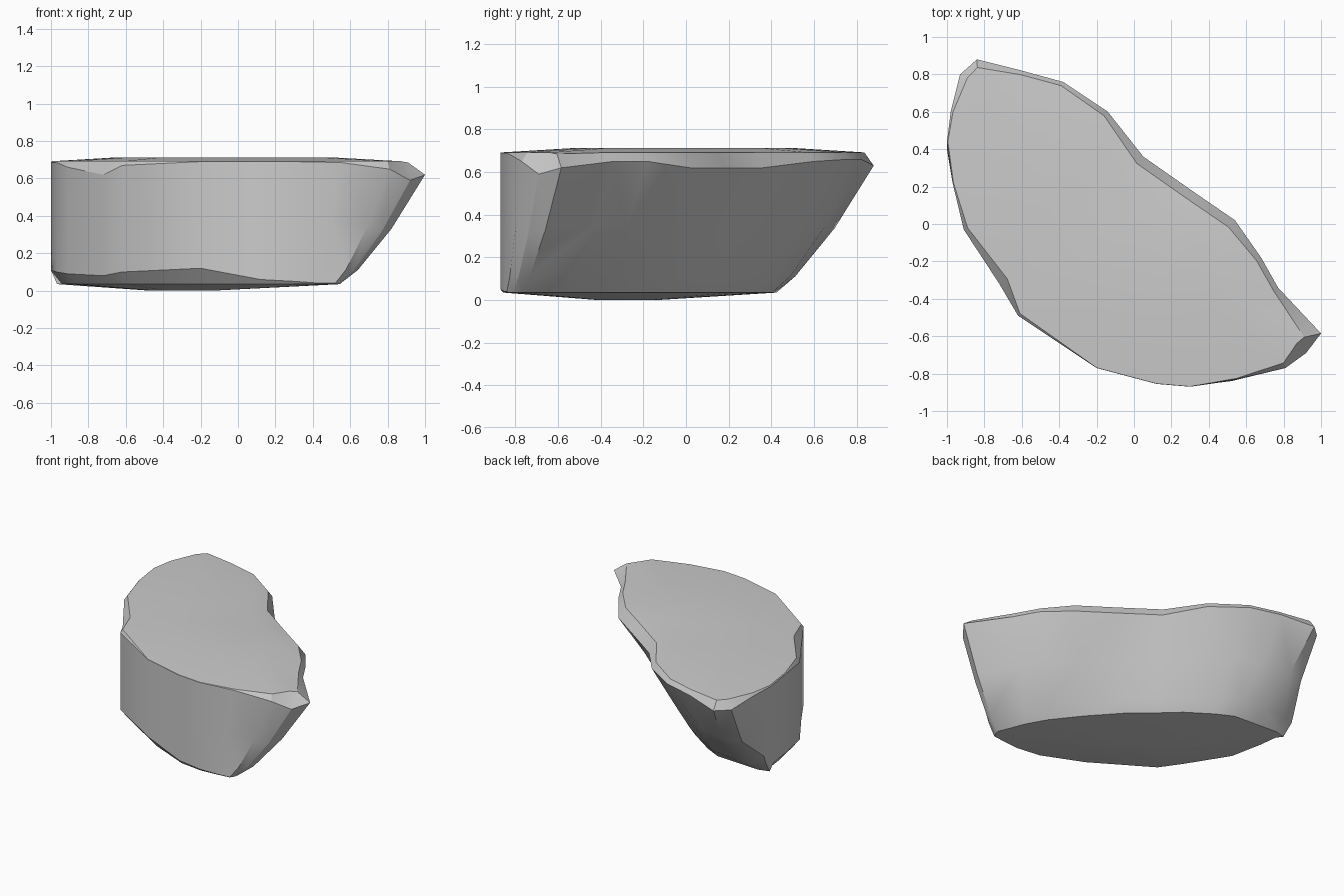
import bpy
import bmesh
from mathutils import Vector

if "Cube" in bpy.data.objects:
    bpy.data.objects.remove(bpy.data.objects["Cube"])

# Rim where the side walls end, counter-clockwise from the pointed right tip
rim = [
    (1.0, -.585, .62), (.77, -.34, .65), (.68, -.18, .65), (.54, .02, .62),
    (.30, .185, .62), (.05, .36, .62), (-.14, .60, .65), (-.38, .76, .66),
    (-.60, .82, .66), (-.84, .88, .63), (-.93, .80, .63), (-.98, .60, .675),
    (-1.0, .44, .685), (-.97, .22, .685), (-.91, -.03, .66), (-.72, -.32, .62),
    (-.62, -.49, .67), (-.20, -.77, .69), (.12, -.855, .69), (.30, -.87, .69),
    (.55, -.83, .685), (.81, -.77, .65), (.92, -.69, .59)]

# Foot of the undercut back wall (rim points 0-12), and the height of the upright wall's foot
back_foot = [
    (.55, -.77), (.47, -.57), (.39, -.43), (.24, -.24), (.06, -.04), (-.10, .10),
    (-.24, .23), (-.42, .35), (-.54, .41), (-.70, .42), (-.89, .43), (-.985, .47),
    (-1.0, .40)]
front_foot_z = [.10, .09, .08, .10, .12, .06, .05]
foot = [(x, y, .04) for x, y in back_foot]
foot[11] = (-.985, .47, .12)
foot[12] = (-1.0, .40, .11)
foot += [(rim[13 + i][0], rim[13 + i][1], z) for i, z in enumerate(front_foot_z)]
foot += [(.44, -.85, .04), (.52, -.84, .04), (.54, -.81, .04)]


def inset(ring, z, rate):
    """Move each point inward by an amount that follows its height gap to z."""
    out, n = [], len(ring)
    for i, p in enumerate(ring):
        a, b = Vector(ring[i - 1]), Vector(ring[(i + 1) % n])
        t = (b - a).to_2d().normalized()
        w = abs(z - p[2]) * rate
        out.append((p[0] - t.y * w, p[1] + t.x * w, z))
    return out


def shrink(ring, cx, cy, f, z):
    return [(cx + (p[0] - cx) * f, cy + (p[1] - cy) * f, z) for p in ring]


def between(f, bow):
    """Wall ring between foot and rim; only the two pointed ends bulge outward."""
    ring = []
    for i, (b, r) in enumerate(zip(foot, rim)):
        g = f + (.015 if 2 < i < 8 else bow)
        ring.append((b[0] + (r[0] - b[0]) * g, b[1] + (r[1] - b[1]) * g,
                     b[2] + (r[2] - b[2]) * f))
    return ring


top = inset(rim, .692, .7)
top[0] = (.91, -.605, .685)
bottom = inset(foot, .035, .8)
rings = [shrink(bottom, -.33, -.29, .22, 0), bottom, foot, between(.12, .08),
         between(.5, .1), rim, top, shrink(top, -.12, .0, .6, .713)]

# Rock slab: rings skinned into walls with bevels, capped above and below
bm = bmesh.new()
loops = [[bm.verts.new(p) for p in ring] for ring in rings]
for lo, hi in zip(loops, loops[1:]):
    for i in range(len(lo)):
        j = (i + 1) % len(lo)
        bm.faces.new((lo[i], lo[j], hi[j], hi[i]))
bm.faces.new(loops[-1])
bm.faces.new(loops[0][::-1])
bmesh.ops.remove_doubles(bm, verts=bm.verts, dist=.0005)
bmesh.ops.triangulate(bm, faces=bm.faces)
bmesh.ops.recalc_face_normals(bm, faces=bm.faces)
mesh = bpy.data.meshes.new("rock_slab")
bm.to_mesh(mesh)
bm.free()
rock = bpy.data.objects.new("rock_slab", mesh)
bpy.context.collection.objects.link(rock)

# Smooth walls with crisp edges
bpy.context.view_layer.objects.active = rock
rock.select_set(True)
bpy.ops.object.shade_smooth_by_angle(angle=.5)
